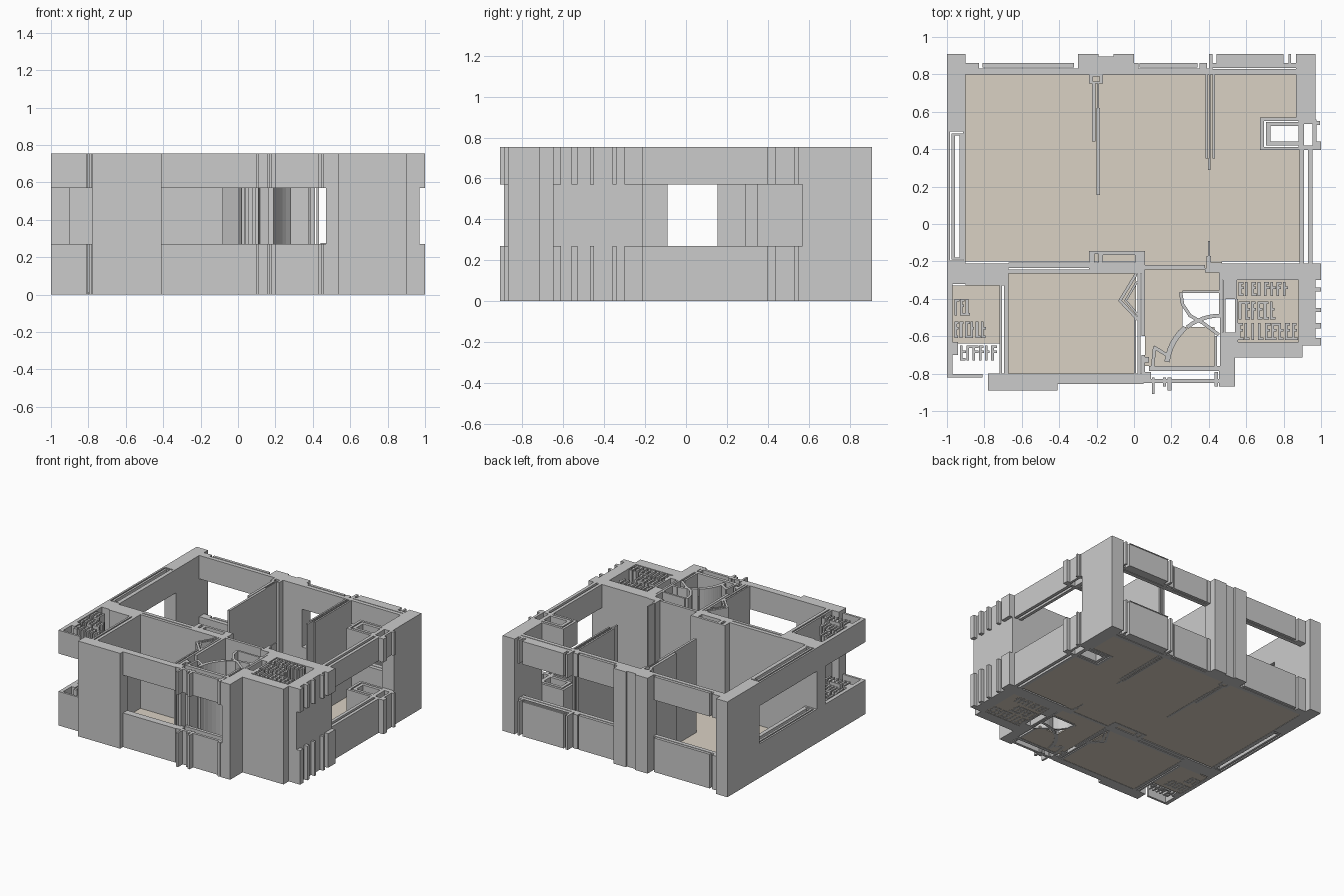
import bpy, bmesh, math, random
from mathutils import Matrix, Vector

random.seed(4)
TOP, SILL, HEAD = 0.755, 0.27, 0.57
FULL = [(0, TOP)]
OPEN = [(0, SILL), (HEAD, TOP)]      # sill and lintel with a gap between


def finish(bm, name, mat=None):
    me = bpy.data.meshes.new(name)
    bm.to_mesh(me)
    bm.free()
    ob = bpy.data.objects.new(name, me)
    bpy.context.collection.objects.link(ob)
    if mat:
        me.materials.append(mat)


def block(bm, x0, x1, y0, y1, z0, z1):
    m = Matrix.Translation(((x0 + x1) / 2, (y0 + y1) / 2, (z0 + z1) / 2))
    m = m @ Matrix.Diagonal((x1 - x0, y1 - y0, z1 - z0, 1))
    bmesh.ops.create_cube(bm, size=1, matrix=m)


def walls(name, rects, bands, mat=None):
    bm = bmesh.new()
    for r in rects:
        for z0, z1 in bands:
            block(bm, *r, z0, z1)
    finish(bm, name, mat)


def ring(x0, x1, y0, y1, tx, ty):
    return [(x0, x0 + tx, y0, y1), (x1 - tx, x1, y0, y1),
            (x0 + tx, x1 - tx, y0, y0 + ty), (x0 + tx, x1 - tx, y1 - ty, y1)]


def strip(name, pts, w, bands):
    # thin wall following a plan path
    bm = bmesh.new()
    for a, b in zip(pts, pts[1:]):
        a, b = Vector(a), Vector(b)
        d, c = b - a, (a + b) / 2
        for z0, z1 in bands:
            m = (Matrix.Translation((c.x, c.y, (z0 + z1) / 2))
                 @ Matrix.Rotation(math.atan2(d.y, d.x), 4, 'Z')
                 @ Matrix.Diagonal((d.length + w * 0.5, w, z1 - z0, 1)))
            bmesh.ops.create_cube(bm, size=1, matrix=m)
    finish(bm, name)


def lattice(x0, x1, y0, y1, n):
    # row of irregular small cells
    out, s = [], (x1 - x0) / n
    for i in range(n):
        x = x0 + i * s
        out.append((x, x + 0.014, y0, y1))
        for y in (y0, y1 - 0.014, (y0 + y1) / 2):
            if random.random() < 0.65:
                out.append((x + 0.014, x + s * random.uniform(0.7, 1), y, y + 0.014))
    return out


# floors
tan = bpy.data.materials.new("floor_tan")
tan.diffuse_color = (0.70, 0.64, 0.55, 1)
walls("floor", [
    (-0.9, 0.68, -0.2, 0.8), (0.68, 0.89, -0.2, 0.4), (0.68, 0.865, 0.57, 0.8),
    (-0.67, 0.01, -0.8, -0.26), (0.06, 0.26, -0.76, -0.2), (0.26, 0.47, -0.36, -0.2),
    (0.26, 0.43, -0.76, -0.55), (-0.97, -0.72, -0.64, -0.33), (0.55, 0.88, -0.63, -0.3),
], [(0.002, 0.012)], tan)

# outer solid walls and pillars
walls("corner_pillars", [
    (-1, -0.9, 0.51, 0.91), (0.865, 0.97, 0.57, 0.91),
    (-0.3, -0.19, 0.8, 0.91), (-0.19, -0.11, 0.8, 0.895), (-0.11, 0, 0.8, 0.91),
    (-1, -0.9, -0.32, -0.21), (-0.9, -0.67, -0.33, -0.21),
], FULL)
walls("front_left_wall", [(-0.78, -0.41, -0.89, -0.8), (-0.72, -0.705, -0.8, -0.33),
                          (-0.695, -0.67, -0.8, -0.33)], FULL)
walls("front_right_block", [
    (0.47, 0.54, -0.87, -0.58), (0.54, 0.9, -0.715, -0.63), (0.88, 0.97, -0.65, -0.21),
    (0.47, 0.88, -0.3, -0.21), (0.475, 0.49, -0.58, -0.3), (0.49, 0.55, -0.4, -0.3),
    (0.54, 0.555, -0.63, -0.4),
], FULL)
walls("right_block_cells", lattice(0.56, 0.83, -0.385, -0.31, 8)
      + lattice(0.56, 0.76, -0.51, -0.415, 6) + lattice(0.555, 0.88, -0.62, -0.53, 9), FULL)
walls("right_block_ribs", [(0.97, 1, y0, y1) for y0, y1 in
      ((-0.3, -0.21), (-0.36, -0.34), (-0.47, -0.45), (-0.56, -0.53), (-0.65, -0.61))], OPEN)

# left window
walls("left_window", ring(-1, -0.9, -0.21, 0.51, 0.015, 0.015)
      + ring(-0.975, -0.915, -0.19, 0.485, 0.017, 0.012), OPEN)

# back windows
walls("back_windows", [
    (-0.9, -0.3, 0.8, 0.832), (-0.81, -0.32, 0.838, 0.86), (-0.9, -0.83, 0.832, 0.86),
    (0, 0.4, 0.8, 0.832), (0.03, 0.34, 0.838, 0.86), (0, 0.025, 0.832, 0.86),
    (0.35, 0.39, 0.832, 0.86), (0.4, 0.42, 0.8, 0.91), (0.42, 0.865, 0.8, 0.83),
    (0.42, 0.865, 0.835, 0.86), (0.825, 0.84, 0.86, 0.91), (0.44, 0.8, 0.86, 0.905),
], OPEN)
walls("back_window_rails", [(0.44, 0.8, y, y + 0.009) for y in (0.868, 0.884, 0.901)],
      [(SILL, SILL + 0.006), (TOP - 0.006, TOP)])

# right window and shaft
walls("right_window", [(0.885, 0.91, -0.21, 0.4), (0.93, 0.955, -0.21, 0.4)], OPEN)
walls("right_shaft", ring(0.675, 0.9, 0.395, 0.57, 0.02, 0.018)
      + ring(0.705, 0.91, 0.42, 0.545, 0.025, 0.022)
      + [(0.88, 0.97, 0.535, 0.57), (0.955, 0.975, 0.4, 0.56), (0.97, 1, 0.395, 0.44),
         (0.9, 0.97, 0.395, 0.42), (0.975, 0.995, 0.53, 0.55)], OPEN)

# balcony on the left
walls("balcony", [(-1, -0.97, -0.82, -0.32), (-0.97, -0.81, -0.82, -0.803),
                  (-0.97, -0.94, -0.7, -0.63)]
      + lattice(-0.96, -0.87, -0.49, -0.4, 3) + lattice(-0.96, -0.79, -0.61, -0.52, 6)
      + lattice(-0.93, -0.73, -0.73, -0.65, 6), OPEN)

# front windows and entrance
walls("front_window", [(-0.41, 0.05, -0.855, -0.825), (-0.41, 0.05, -0.825, -0.8)], OPEN)
walls("entrance", [
    (0.08, 0.47, -0.785, -0.76), (0.05, 0.47, -0.85, -0.83), (0.05, 0.09, -0.83, -0.79),
    (0.095, 0.11, -0.91, -0.82), (0.155, 0.17, -0.87, -0.82), (0.18, 0.2, -0.89, -0.82),
    (0.43, 0.45, -0.87, -0.79), (0.455, 0.47, -0.87, -0.77), (0.43, 0.445, -0.77, -0.6),
    (0.46, 0.472, -0.77, -0.5), (0.38, 0.47, -0.26, -0.235), (0.395, 0.47, -0.235, -0.205),
    (0.26, 0.47, -0.37, -0.355), (0.455, 0.472, -0.5, -0.235),
], OPEN)

# inner partitions
walls("inner_partitions", [
    (-0.225, -0.205, 0.44, 0.76), (-0.2, -0.182, 0.155, 0.62), (-0.195, -0.187, 0.6, 0.76),
    (0.382, 0.395, 0.35, 0.8), (0.402, 0.41, 0.33, 0.8), (0.42, 0.433, 0.35, 0.8),
    (0.395, 0.408, 0.29, 0.35), (0.395, 0.405, -0.2, -0.09), (0.388, 0.412, -0.25, -0.17),
] + ring(-0.24, -0.165, 0.75, 0.8, 0.02, 0.012), FULL)
walls("middle_wall", [
    (-0.67, -0.24, -0.235, -0.205), (-0.67, 0.06, -0.265, -0.242), (-0.24, 0.38, -0.242, -0.22),
    (0.0, 0.012, -0.8, -0.5), (0.02, 0.035, -0.8, -0.265), (0.04, 0.06, -0.6, -0.15),
    (0.04, 0.06, -0.8, -0.7), (0.06, 0.08, -0.74, -0.71),
] + ring(-0.24, 0.06, -0.22, -0.145, 0.03, 0.015)
  + ring(-0.19, 0.03, -0.215, -0.155, 0.025, 0.01), FULL)

# door leaves and swing arcs
strip("bedroom_door", [(0.01, -0.27), (-0.075, -0.41), (0.02, -0.51)], 0.016, FULL)
strip("bedroom_door_inner", [(0.015, -0.31), (-0.045, -0.41), (0.02, -0.485)], 0.012, FULL)


def arc(a0, a1, r, n=6):
    t = [math.radians(a0 + (a1 - a0) * i / n) for i in range(n + 1)]
    return [(0.46 + r * math.cos(a), -0.77 + r * math.sin(a)) for a in t]


strip("door_swing", arc(172, 132, 0.285), 0.028, FULL)
strip("door_swing_end", arc(128, 92, 0.28), 0.02, OPEN)
strip("door_hinge", [(0.1, -0.76), (0.11, -0.66), (0.19, -0.71)], 0.018, FULL)
strip("closet_swing", [(0.25, -0.37), (0.26, -0.43), (0.3, -0.49), (0.37, -0.53), (0.45, -0.59)],
      0.018, OPEN)
